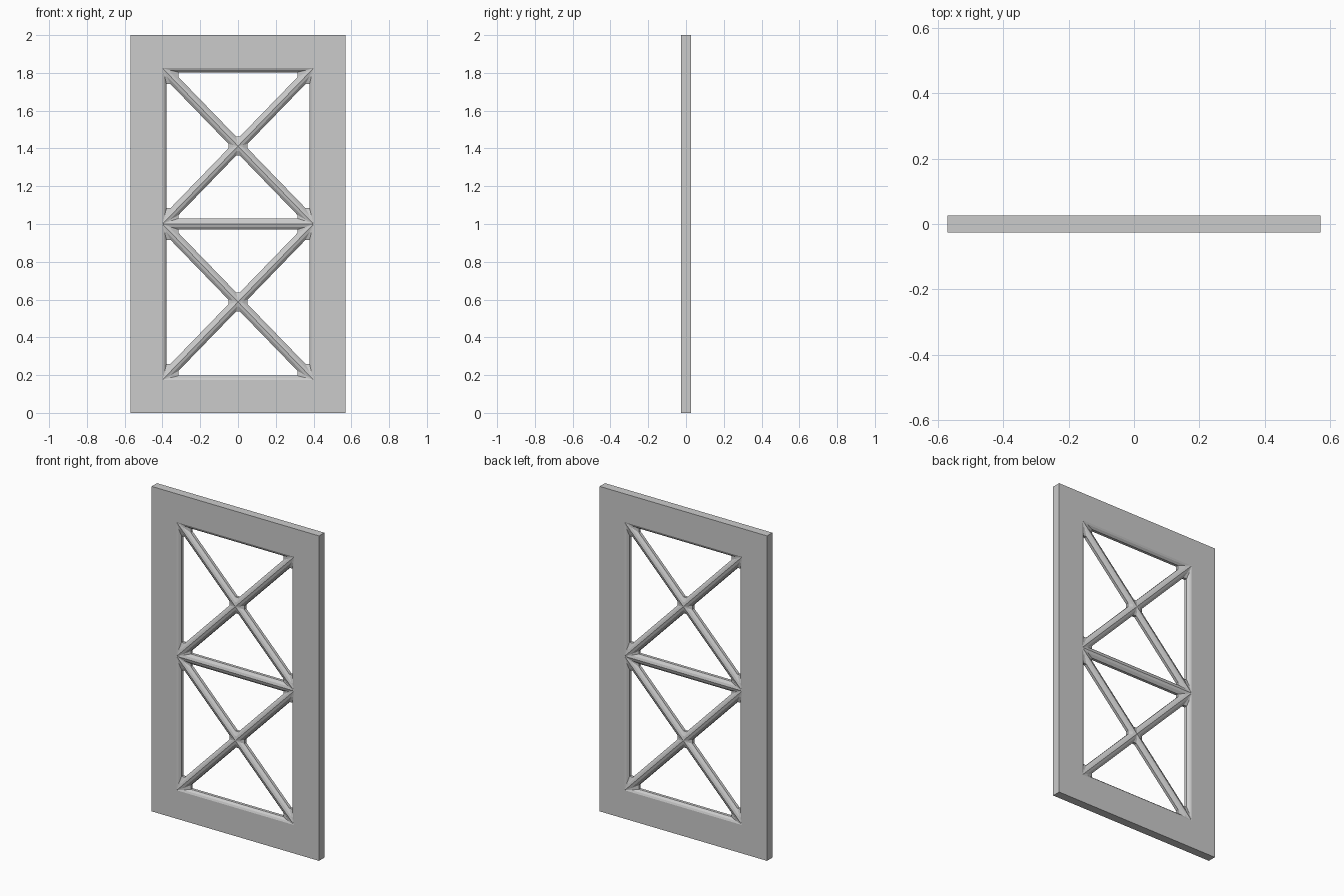
import bpy, bmesh, math
from mathutils import Vector

if "Cube" in bpy.data.objects:
    bpy.data.objects.remove(bpy.data.objects["Cube"])

W, D = 0.57, 0.026                     # half width and half depth of the panel
X, Z0, Z1, Z2 = 0.40, 0.175, 1.0, 1.825  # opening edges and middle rail
BAR, RAIL, EDGE = 0.028, 0.03, 0.022   # half widths of diagonals, rail, frame bevel
# bar cross-section: share of the inset, depth
PROFILE = [(0, -D), (0.5, -0.021), (1, -0.009), (1, 0.009), (0.5, 0.021), (0, D)]

bm = bmesh.new()
cache = {}


def vert(p, y):
    key = (round(p[0], 5), round(y, 5), round(p[1], 5))
    if key not in cache:
        cache[key] = bm.verts.new(key)
    return cache[key]


def face(points):
    verts = list(dict.fromkeys(vert(p, y) for p, y in points))
    if len(verts) > 2:
        bm.faces.new(verts)


def strip(ring_a, ya, ring_b, yb):
    n = len(ring_a)
    for i in range(n):
        j = (i + 1) % n
        face([(ring_a[i], ya), (ring_a[j], ya), (ring_b[j], yb), (ring_b[i], yb)])


def cell(a, b, c, base):
    """Triangular hole whose rim runs along the bar ridges; corners are filled."""
    a, b, c = Vector(a), Vector(b), Vector(c)
    mid = (a + b) / 2
    u, n = (b - a).normalized(), (c - mid).normalized()
    w, h = (b - a).length / 2, (c - mid).length
    inset = BAR * math.hypot(1, w / h)
    s1, t1 = w - 0.085, (0.085 - inset) * h / w
    s2, t2 = w * 0.05 / h - inset, h - 0.05
    local = [(-s1, base), (-s1, t1), (-s2, t2), (s2, t2), (s1, t1), (s1, base)]
    inner = [mid + u * s + n * t for s, t in local]
    outer = [a, a, c, c, b, b]
    rings = [([o.lerp(i, f) for o, i in zip(outer, inner)], y) for f, y in PROFILE]
    for (ra, ya), (rb, yb) in zip(rings, rings[1:]):
        strip(ra, ya, rb, yb)


# flat border: front, back and outer edge
border = [(-W, 0), (W, 0), (W, Z1), (W, 2), (-W, 2), (-W, Z1)]
opening = [(-X, Z0), (X, Z0), (X, Z1), (X, Z2), (-X, Z2), (-X, Z1)]
strip(border, -D, opening, -D)
strip(border, D, opening, D)
strip(border, -D, border, D)

# crossed bars: four triangular cells in each half
for lo, hi, lo_base, hi_base in ((Z0, Z1, EDGE, RAIL), (Z1, Z2, RAIL, EDGE)):
    centre = (0, (lo + hi) / 2)
    cell((-X, lo), (X, lo), centre, lo_base)
    cell((-X, hi), (X, hi), centre, hi_base)
    for side in (-X, X):
        cell((side, lo), (side, hi), centre, EDGE)

bmesh.ops.recalc_face_normals(bm, faces=bm.faces[:])
mesh = bpy.data.meshes.new("lattice_panel")
bm.to_mesh(mesh)
bm.free()
bpy.context.collection.objects.link(bpy.data.objects.new("lattice_panel", mesh))
